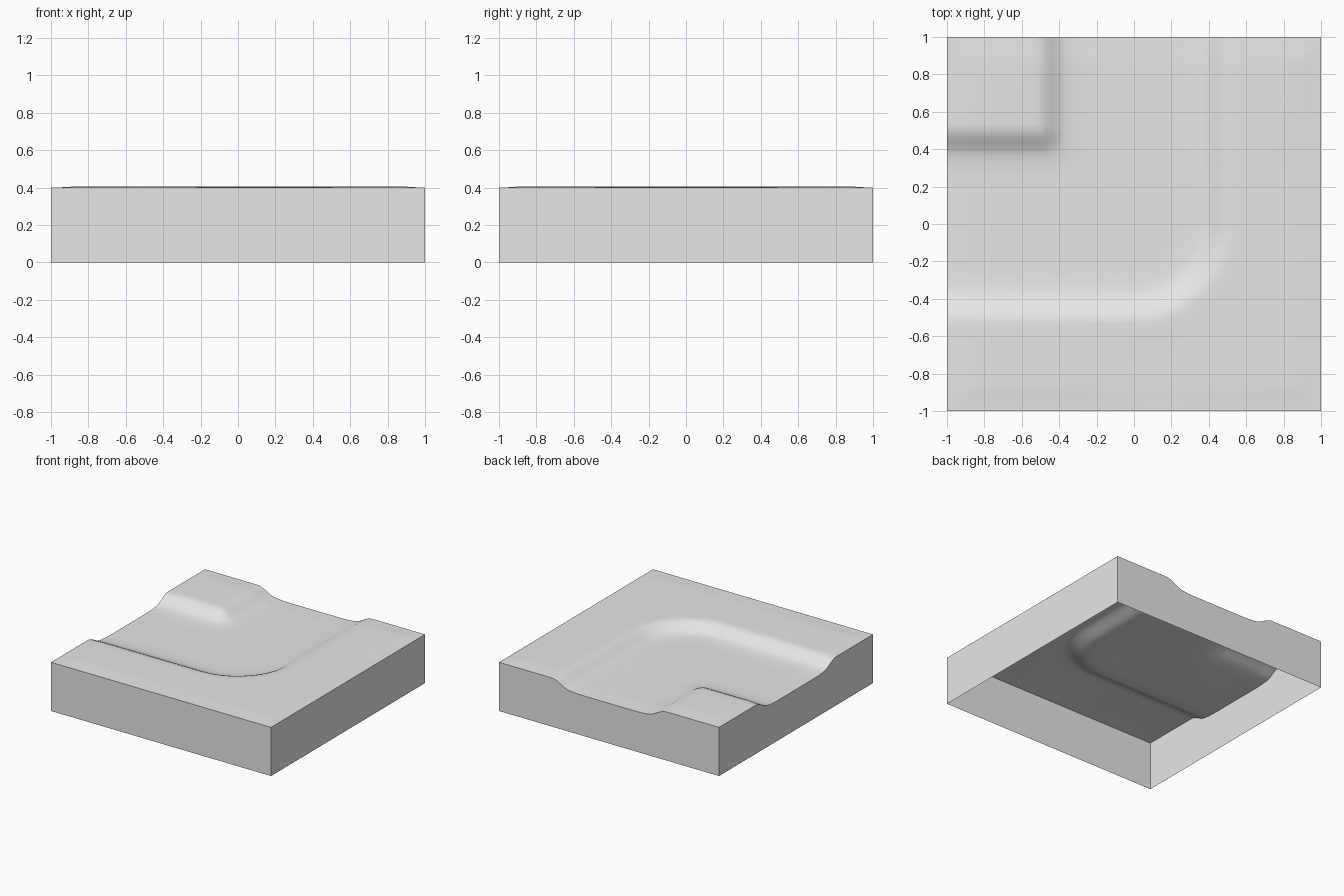
import bpy
import bmesh
import math

cube = bpy.data.objects.get("Cube")
if cube:
    bpy.data.objects.remove(cube, do_unlink=True)

GROUND = 0.4     # plateau height
HALF = 0.5       # half width of the channel between bank crests
CELLS = 60       # grid cells along each side

# Bank section: distance from crest, depth below the plateau
BANK = [(-0.04, 0), (0, 0.002), (0.03, 0.013), (0.1, 0.051),
        (0.135, 0.062), (0.2, 0.068), (0.26, 0.07)]


def make_material(name, value):
    mat = bpy.data.materials.new(name)
    mat.use_nodes = True
    colour = (value, value, value, 1)
    mat.diffuse_color = colour
    mat.node_tree.nodes["Principled BSDF"].inputs["Base Color"].default_value = colour
    return mat


def bank_depth(d):
    if d <= BANK[0][0]:
        return 0
    for (d0, z0), (d1, z1) in zip(BANK, BANK[1:]):
        if d <= d1:
            return z0 + (z1 - z0) * (d - d0) / (d1 - d0)
    return BANK[-1][1]


def channel_distance(x, y):
    """Distance inside the bent channel, negative on the plateaus."""
    # Wide outer bend, rounded about the centre
    if x > 0 and y < 0:
        outer = HALF - math.hypot(x, y)
    else:
        outer = HALF - max(x, -y)
    # Tight inner corner at the back left plateau
    u, v = x + HALF, HALF - y
    inner = math.hypot(max(u, 0), max(v, 0)) if max(u, v) > 0 else max(u, v)
    return min(outer, inner)


def height(x, y):
    # Soft swell that fades out at the tile border
    t = min(1, (1 - max(abs(x), abs(y))) / 0.15)
    swell = t * t * (3 - 2 * t) * (0.005 + 0.002 * math.sin(4 * x + 1) * math.cos(3 * y))
    return GROUND + swell - bank_depth(channel_distance(x, y))


def make_object(name, bm, mat):
    mesh = bpy.data.meshes.new(name)
    bm.to_mesh(mesh)
    bm.free()
    mesh.materials.append(mat)
    obj = bpy.data.objects.new(name, mesh)
    bpy.context.collection.objects.link(obj)
    return obj


grey = make_material("light grey", 0.8)

# Terrain surface with the curved channel
bm = bmesh.new()
bmesh.ops.create_grid(bm, x_segments=CELLS, y_segments=CELLS, size=1)
for v in bm.verts:
    v.co.z = height(v.co.x, v.co.y)
for f in bm.faces:
    f.smooth = True
make_object("terrain_surface", bm, grey)

# Four side walls following the terrain edge, open underneath
for i, name in enumerate(("front_wall", "right_wall", "back_wall", "left_wall")):
    c, s = round(math.cos(i * math.pi / 2)), round(math.sin(i * math.pi / 2))
    bm = bmesh.new()
    previous = None
    for k in range(CELLS + 1):
        t = -1 + 2 * k / CELLS
        x, y = c * t + s, s * t - c
        pair = bm.verts.new((x, y, 0)), bm.verts.new((x, y, height(x, y)))
        if previous:
            bm.faces.new((previous[0], pair[0], pair[1], previous[1]))
        previous = pair
    make_object(name, bm, grey)
